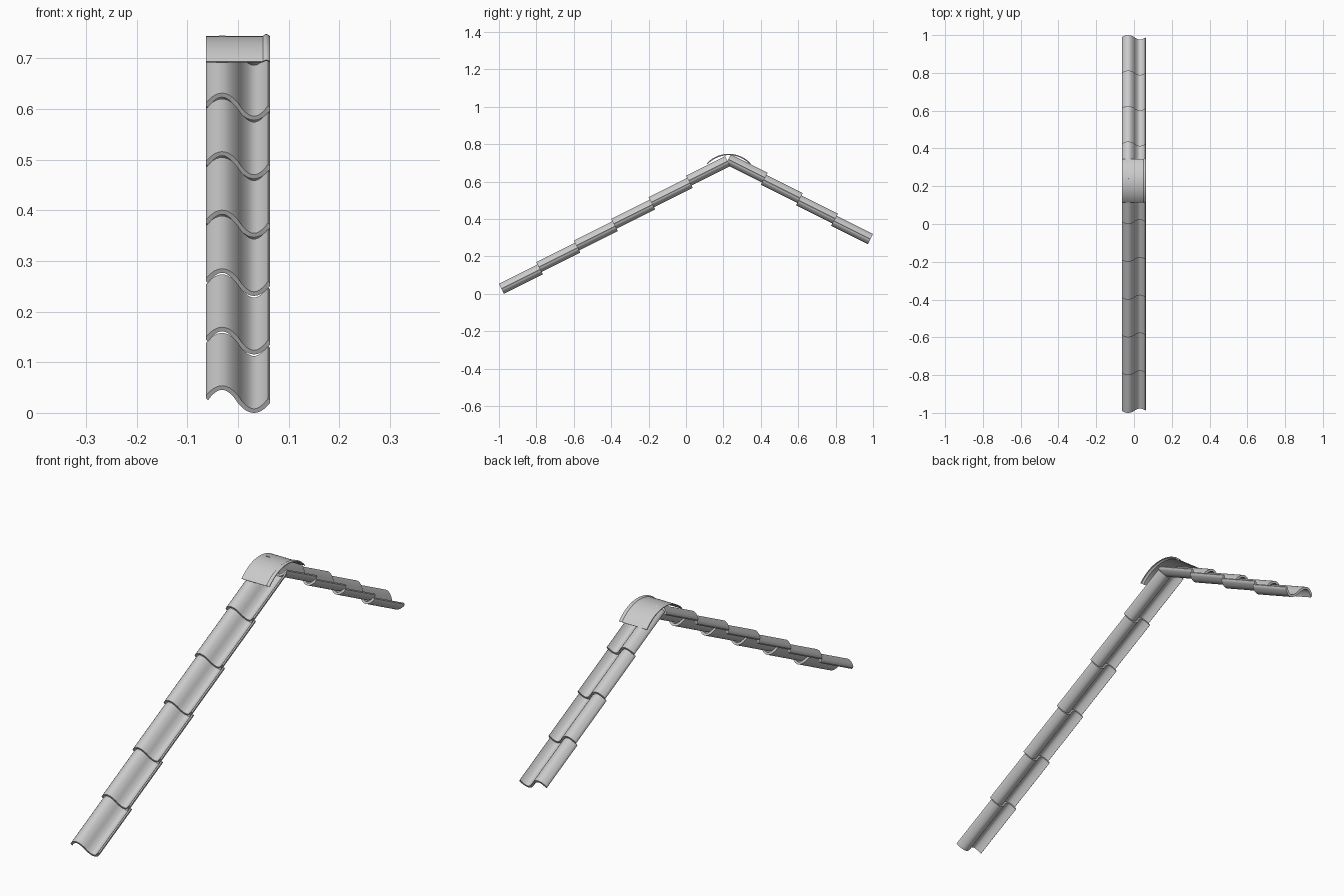
import bpy, bmesh, math
from mathutils import Vector

cube = bpy.data.objects.get("Cube")
if cube:
    bpy.data.objects.remove(cube, do_unlink=True)

HALF_W = 0.063      # half width of the strip
AMP = 0.0255        # wave height of a tile
THICK = 0.009
TILT = math.atan(0.5)
LIFT = 0.0139       # rise of each tile over the one below
SEGMENTS = 32


def wave(x):
    s = -math.sin(math.pi * x / HALF_W)
    return AMP * math.copysign(abs(s) ** 0.85, s)


def tile_outline():
    """Closed S-shaped section in x and z."""
    upper, lower = [], []
    e = HALF_W / SEGMENTS
    for i in range(SEGMENTS + 1):
        x = -HALF_W + 2 * HALF_W * i / SEGMENTS
        n = Vector((wave(x - e) - wave(x + e), 2 * e)).normalized() * THICK / 2
        for side, row in ((1, upper), (-1, lower)):
            px = max(-HALF_W, min(HALF_W, x + side * n.x))
            row.append((px, wave(x) + side * n.y))
    return upper + lower[::-1]


def finish(bm, name):
    bmesh.ops.remove_doubles(bm, verts=bm.verts, dist=0.00001)
    bmesh.ops.recalc_face_normals(bm, faces=bm.faces)
    mesh = bpy.data.meshes.new(name)
    bm.to_mesh(mesh)
    bm.free()
    return mesh


def add_object(name, mesh):
    obj = bpy.data.objects.new(name, mesh)
    bpy.context.scene.collection.objects.link(obj)
    return obj


def smooth(obj):
    bpy.ops.object.select_all(action='DESELECT')
    obj.select_set(True)
    bpy.context.view_layer.objects.active = obj
    bpy.ops.object.shade_smooth_by_angle(angle=math.radians(40))


def tile_mesh(name, length):
    """Extrude the section along y, as two end caps and a skin."""
    bm = bmesh.new()
    outline = tile_outline()
    rings = [[bm.verts.new((x, y, z)) for x, z in outline] for y in (0, length)]
    count = len(outline)
    for i in range(count):
        j = (i + 1) % count
        bm.faces.new((rings[0][i], rings[0][j], rings[1][j], rings[1][i]))
    for ring in rings:
        for i in range(SEGMENTS):
            bm.faces.new((ring[i], ring[i + 1], ring[count - 2 - i], ring[count - 1 - i]))
    return finish(bm, name)


def tile_row(name, count, start, pitch, length, way):
    """Lay overlapping tiles up a slope; way is the y direction uphill."""
    mesh = tile_mesh(name, way * length)
    along = Vector((0, way * math.cos(TILT), math.sin(TILT)))
    normal = Vector((0, -way * math.sin(TILT), math.cos(TILT)))
    for i in range(count):
        obj = add_object(f"{name}_{i + 1}", mesh)
        obj.location = Vector(start) + i * (pitch * along + LIFT * normal)
        obj.rotation_euler.x = way * TILT
        if i == 0:
            smooth(obj)


# Front and back slopes
tile_row("front_tile", 6, (0, -0.9866, 0.0268), 0.2306, 0.233, 1)
tile_row("back_tile", 4, (0, 0.9866, 0.292), 0.217, 0.22, -1)

# Curved ridge cap with a raised rounded lip at its left end
RADIUS, SHELL, HALF_ANGLE, STEPS = 0.157, 0.003, math.radians(47), 28
LIP_START, LIP_RISE = 0.049, 0.004
section = [(-HALF_W, 0), (LIP_START, 0)]
for k in range(1, 9):
    t = k / 8
    section.append((LIP_START + (HALF_W - LIP_START) * t, LIP_RISE * math.sin(math.pi * t)))
section += [(x, r - SHELL) for x, r in reversed(section)]

bm = bmesh.new()
rings = []
for i in range(STEPS + 1):
    a = -HALF_ANGLE + 2 * HALF_ANGLE * i / STEPS
    rings.append([bm.verts.new((x, (RADIUS + r) * math.sin(a), (RADIUS + r) * math.cos(a)))
                  for x, r in section])
n = len(section)
for lower, upper in zip(rings, rings[1:]):
    for i in range(n):
        j = (i + 1) % n
        bm.faces.new((lower[i], lower[j], upper[j], upper[i]))
for ring in (rings[0], rings[-1]):
    for i in range(n // 2 - 1):
        bm.faces.new((ring[i], ring[i + 1], ring[n - 2 - i], ring[n - 1 - i]))
cap = add_object("ridge_cap", finish(bm, "ridge_cap"))
cap.location = (0, 0.228, 0.587)
smooth(cap)
